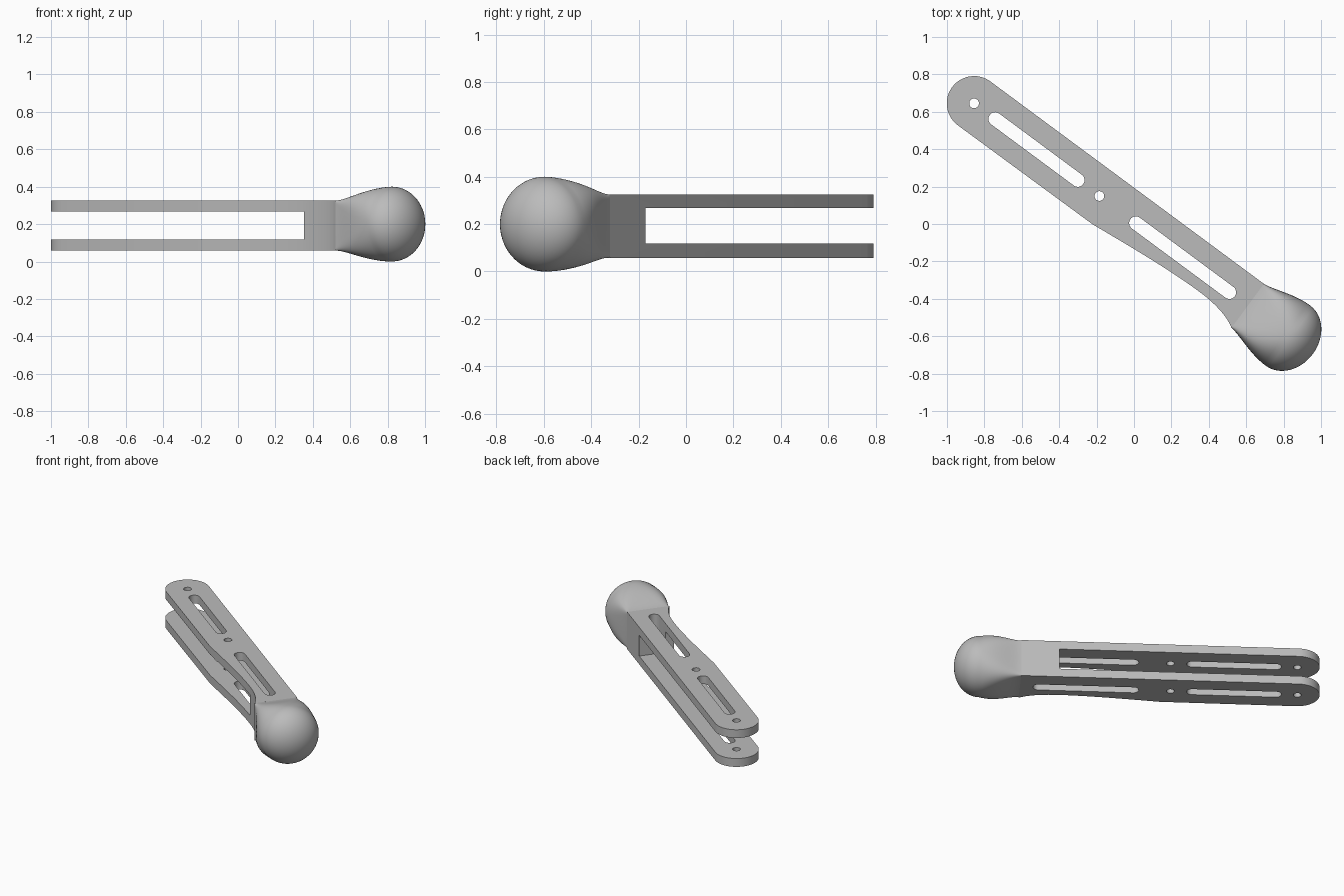
import bpy, bmesh, math
from mathutils import Vector, Matrix
from mathutils.geometry import interpolate_bezier

if "Cube" in bpy.data.objects:
    bpy.data.objects.remove(bpy.data.objects["Cube"])

grey = bpy.data.materials.new("light grey")
grey.diffuse_color = (0.5, 0.5, 0.5, 1)
grey.use_nodes = True
grey.node_tree.nodes["Principled BSDF"].inputs["Base Color"].default_value = grey.diffuse_color

# Local frame: pivot hole at the origin, handle running along +x
PLACE = Matrix.Translation((-0.855, 0.645, 0)) @ Matrix.Rotation(math.radians(-36.5), 4, 'Z')
Z_MID, HALF_W, HALF_H = 0.192, 0.146, 0.134


def finish(bm, name):
    bmesh.ops.recalc_face_normals(bm, faces=bm.faces)
    me = bpy.data.meshes.new(name)
    bm.to_mesh(me)
    bm.free()
    me.materials.append(grey)
    ob = bpy.data.objects.new(name, me)
    ob.matrix_world = PLACE
    bpy.context.collection.objects.link(ob)
    return ob


def prism(name, outline, z0, z1):
    bm = bmesh.new()
    face = bm.faces.new([bm.verts.new((x, y, z0)) for x, y in outline])
    top = bmesh.ops.extrude_face_region(bm, geom=[face])["geom"]
    bmesh.ops.translate(bm, vec=(0, 0, z1 - z0),
                        verts=[v for v in top if isinstance(v, bmesh.types.BMVert)])
    return finish(bm, name)


def arc(cx, r, a0, a1, n):
    return [(cx + r * math.cos(math.radians(a0 + (a1 - a0) * i / n)),
             r * math.sin(math.radians(a0 + (a1 - a0) * i / n))) for i in range(n + 1)]


def bezier(*pts, n=12):
    return [(p.x, p.y) for p in interpolate_bezier(*[Vector((*p, 0)) for p in pts], n)]


def smooth(ob):
    bpy.ops.object.select_all(action='DESELECT')
    ob.select_set(True)
    bpy.context.view_layer.objects.active = ob
    bpy.ops.object.shade_smooth_by_angle(angle=math.radians(30))


# Forked bar: round pivot end, finger relief along the lower edge
outline = arc(0, HALF_W, 90, 270, 24)
outline += bezier((0.894, -0.143), (1.1, -0.122), (1.35, -0.094), (1.56, -0.093))
outline += bezier((1.56, -0.093), (1.69, -0.093), (1.77, -0.115), (1.82, -HALF_W))[1:]
outline += [(1.82, HALF_W)]
bar = prism("forked_bar", outline, Z_MID - HALF_H, Z_MID + HALF_H)

# Cutters: fork gap, two slots, two pin holes
cutters = [prism("fork_gap_cutter", [(-0.5, -0.5), (1.57, -0.5), (1.57, 0.5), (-0.5, 0.5)], 0.118, 0.267)]
for x0, x1 in ((0.14, 0.69), (1.076, 1.698)):
    cutters.append(prism("slot_cutter", arc(x0, 0.036, 90, 270, 12) + arc(x1, 0.036, -90, 90, 12), -0.1, 0.5))
for x in (0, 0.833):
    cutters.append(prism("pin_hole_cutter", arc(x, 0.026, 0, 345, 23), -0.1, 0.5))
for c in cutters:
    mod = bar.modifiers.new(c.name, 'BOOLEAN')
    mod.operation, mod.solver, mod.object = 'DIFFERENCE', 'EXACT', c
bpy.context.view_layer.objects.active = bar
for mod in list(bar.modifiers):
    bpy.ops.object.modifier_apply(modifier=mod.name)
for c in cutters:
    bpy.data.objects.remove(c)
smooth(bar)

# Knob: square neck section blending into a ball with a flattened end
SEG, NECK, CAP = 64, 16, 14
START, CENTRE, R, DEPTH = 1.82, 2.088, 0.2, 0.165
sections = []                      # x, half width, half height, z centre, corner softness
for i in range(NECK + 1):
    t = i / NECK
    s = math.sin(t * math.pi / 2) ** 1.35
    sections.append((START + (CENTRE - START) * t, HALF_W + (R - HALF_W) * s,
                     HALF_H + (R - HALF_H) * s, Z_MID + (0.2 - Z_MID) * t, 0.06 + 0.94 * t))
for i in range(1, CAP):
    a = i / CAP * math.pi / 2
    sections.append((CENTRE + DEPTH * math.sin(a), R * math.cos(a), R * math.cos(a), 0.2, 1))


def power(v, e):
    return math.copysign(abs(v) ** e, v) if abs(v) > 1e-6 else 0.0


bm = bmesh.new()
rings = []
for x, w, h, z, e in sections:
    angles = [2 * math.pi * k / SEG for k in range(SEG)]
    rings.append([bm.verts.new((x, w * power(math.cos(a), e), z + h * power(math.sin(a), e))) for a in angles])
for r0, r1 in zip(rings, rings[1:]):
    for k in range(SEG):
        j = (k + 1) % SEG
        bm.faces.new((r0[k], r0[j], r1[j], r1[k]))
tip = bm.verts.new((CENTRE + DEPTH, 0, 0.2))
for k in range(SEG):
    bm.faces.new((rings[-1][k], rings[-1][(k + 1) % SEG], tip))
smooth(finish(bm, "ball_knob"))
